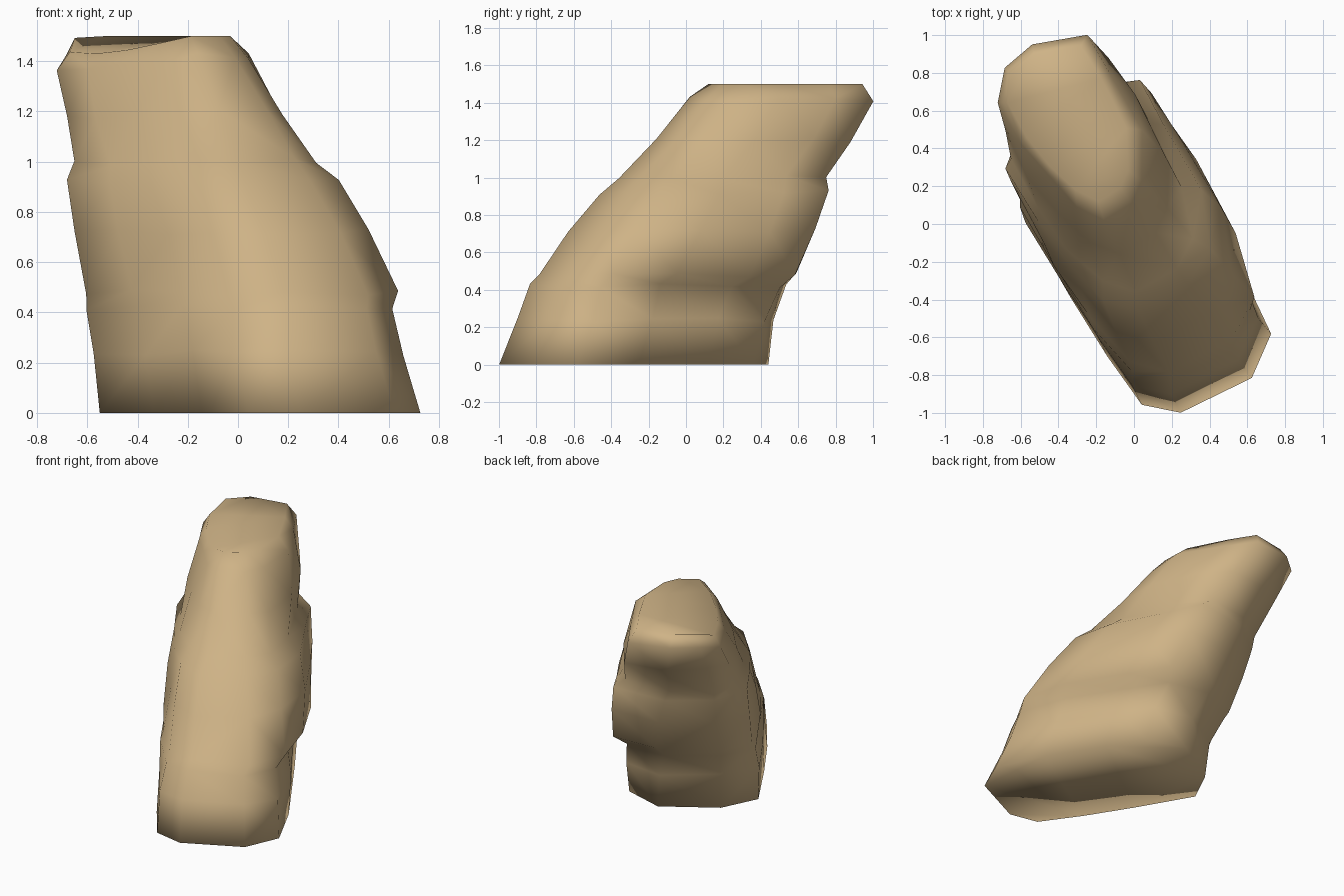
import bpy, bmesh, math
from mathutils import Vector

cube = bpy.data.objects.get("Cube")
if cube:
    bpy.data.objects.remove(cube, do_unlink=True)

# Sandstone colour
stone = bpy.data.materials.new("tan_stone")
stone.use_nodes = True
colour = (0.62, 0.45, 0.24, 1)
stone.diffuse_color = colour
shader = next(n for n in stone.node_tree.nodes if n.type == 'BSDF_PRINCIPLED')
shader.inputs["Base Color"].default_value = colour
shader.inputs["Roughness"].default_value = 0.9

# The slab's horizontal axes: along its length and across its width
along = Vector((-.53, .85, 0))
across = Vector((.85, .53, 0))

# Outline of the slab at its foot and at its top: (share of length, share of half width)
foot = [(.03, -.65), (0, .28), (.1, .88), (.35, 1), (.65, 1), (.85, 1),
        (1, .45), (1, -.5), (.9, -.97), (.6, -1), (.35, -1), (.13, -.96)]
crown = [(0, -.4), (0, .15), (.07, .48), (.3, .9), (.65, 1), (.89, 1),
         (1, .1), (.97, -.55), (.83, -.95), (.58, -1), (.35, -.9), (.14, -.7)]

# Layers: height, front end, back end, left reach, right reach
layers = [(0, -1.02, .42, .49, .35), (.24, -.9, .46, .49, .36), (.42, -.84, .56, .48, .35),
          (.48, -.79, .6, .47, .45), (.72, -.61, .71, .45, .45), (.92, -.42, .78, .43, .42),
          (1.0, -.32, .8, .39, .35), (1.2, -.1, .94, .34, .36),
          (1.42, .1, 1.09, .28, .32), (1.5, .2, 1.04, .24, .26)]
height = layers[-1][0]


def ring(bm, level, layer):
    """One weathered horizontal outline of the rock."""
    z, front, back, left, right = layer
    t = z / height
    inner = 0 < level < len(layers) - 1
    verts = []
    for i, (lo, hi) in enumerate(zip(foot, crown)):
        a = lo[0] + (hi[0] - lo[0]) * t
        b = lo[1] + (hi[1] - lo[1]) * t
        p = front + (back - front) * a
        q = b * (right if b > 0 else left)
        lift = 0
        if inner:
            q += math.copysign(.01, b) * math.sin(i * 2.3 + level * 1.7)
            lift = .012 * math.sin(i * 1.9 + level)
        # The top dips towards its left rim
        lift -= .14 * max(0, -b - .5) * t ** 6
        verts.append(bm.verts.new(along * p + across * q + Vector((0, 0, z + lift))))
    return verts


# Leaning rock body, built ring by ring
bm = bmesh.new()
rings = [ring(bm, n, layer) for n, layer in enumerate(layers)]
count = len(foot)
for low, high in zip(rings, rings[1:]):
    for i in range(count):
        j = (i + 1) % count
        bm.faces.new((low[i], low[j], high[j], high[i]))
bm.faces.new(rings[-1])
bm.faces.new(rings[0])
bmesh.ops.triangulate(bm, faces=bm.faces[:])
bmesh.ops.recalc_face_normals(bm, faces=bm.faces[:])

mesh = bpy.data.meshes.new("leaning_rock")
bm.to_mesh(mesh)
bm.free()
mesh.materials.append(stone)
rock = bpy.data.objects.new("leaning_rock", mesh)
bpy.context.collection.objects.link(rock)

# Worn, fully smooth stone
mesh.shade_smooth()
